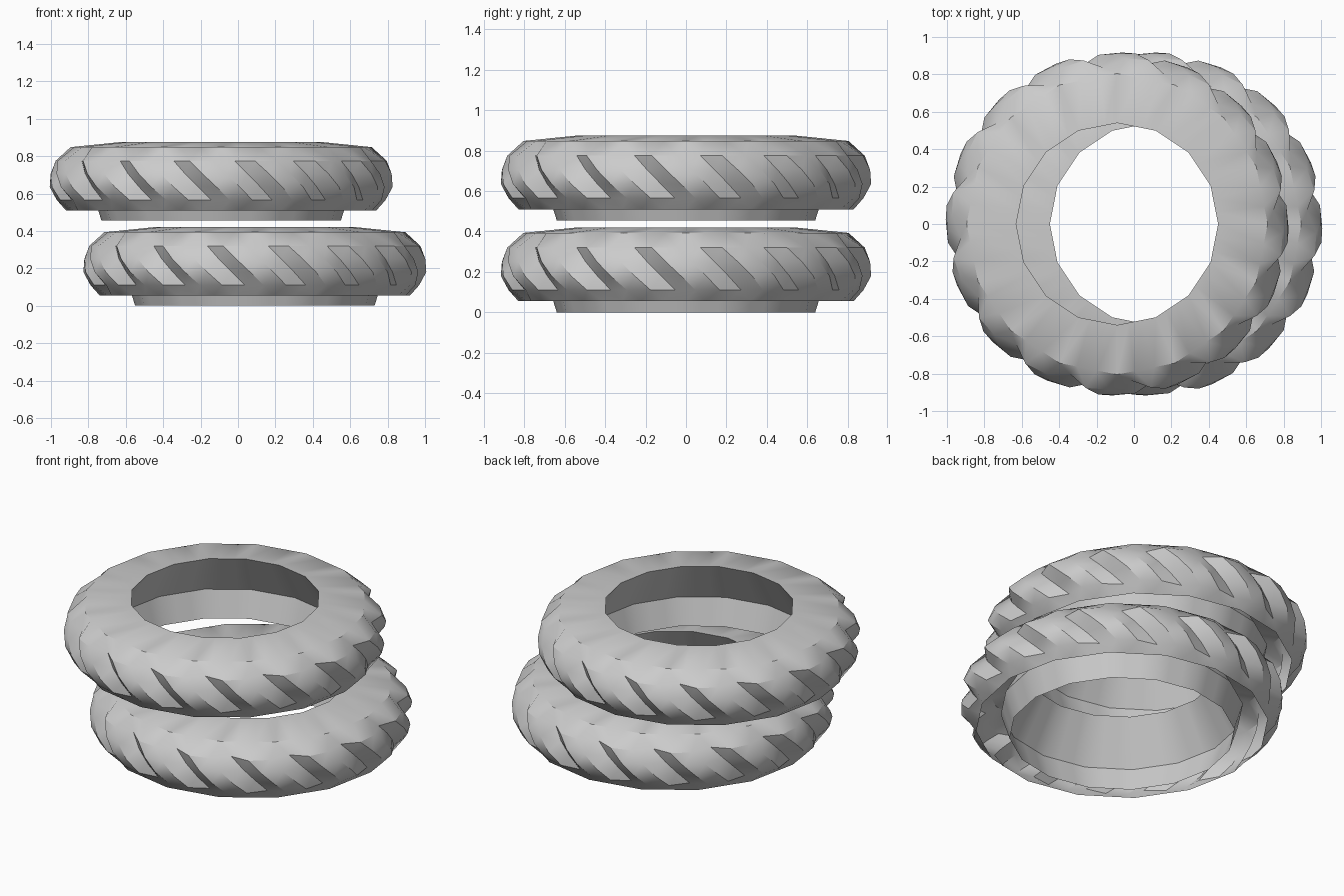
import bpy, bmesh
from math import pi, cos, sin

if "Cube" in bpy.data.objects:
    bpy.data.objects.remove(bpy.data.objects["Cube"])

SIDES = 16
STEP = 2 * pi / SIDES
# one lobe per polygon side: position within the side and radial offset there
LOBE = [(0.0, -0.035), (0.3, 0.025), (0.65, 0.018)]
# outer body rows: z, radius, lobe strength
ROWS = [(0.055, 0.83, 0), (0.11, 0.865, 0.6), (0.18, 0.892, 1),
        (0.25, 0.892, 1), (0.32, 0.87, 0.9), (0.393, 0.805, 0)]


def ring(bm, z, r, twist=0.0, lobes=0.0):
    """Closed loop: 16-sided polygon when lobes is 0, lobed circle otherwise."""
    verts = []
    for i in range(SIDES):
        for f, off in LOBE:
            a = (i + f + twist) * STEP
            if lobes:
                rad = r + off * lobes
            else:
                part = (f + twist + 1e-6) % 1.0
                rad = r * cos(STEP / 2) / cos((part - 0.5) * STEP)
            verts.append(bm.verts.new((rad * cos(a), rad * sin(a), z)))
    return verts


def loft(bm, loops):
    for a, b in zip(loops, loops[1:]):
        n = len(a)
        for i in range(n):
            j = (i + 1) % n
            bm.faces.new((a[i], a[j], b[j], b[i]))


def finish(bm, name, loc):
    me = bpy.data.meshes.new(name)
    bm.to_mesh(me)
    bm.free()
    ob = bpy.data.objects.new(name, me)
    ob.location = loc
    bpy.context.collection.objects.link(ob)
    bpy.ops.object.select_all(action='DESELECT')
    ob.select_set(True)
    bpy.context.view_layer.objects.active = ob
    bpy.ops.object.shade_smooth_by_angle(angle=0.55)


def make_ring(label, loc):
    # twisted tread shell, open below, with sloped top and flared hole
    bm = bmesh.new()
    z0, z1 = ROWS[0][0], ROWS[-1][0]
    loops = [ring(bm, z, r, (z1 - z) / (z1 - z0), amp) for z, r, amp in ROWS]
    loops += [ring(bm, 0.42, 0.54), ring(bm, 0.16, 0.69)]
    loft(bm, loops)
    finish(bm, label + "_tread_ring", loc)

    # thin flared skirt hanging from the hole wall
    bm = bmesh.new()
    loft(bm, [ring(bm, 0.0, 0.64), ring(bm, 0.16, 0.69)])
    finish(bm, label + "_skirt", loc)


make_ring("lower", (0.09, 0, 0))
make_ring("upper", (-0.09, 0, 0.455))
